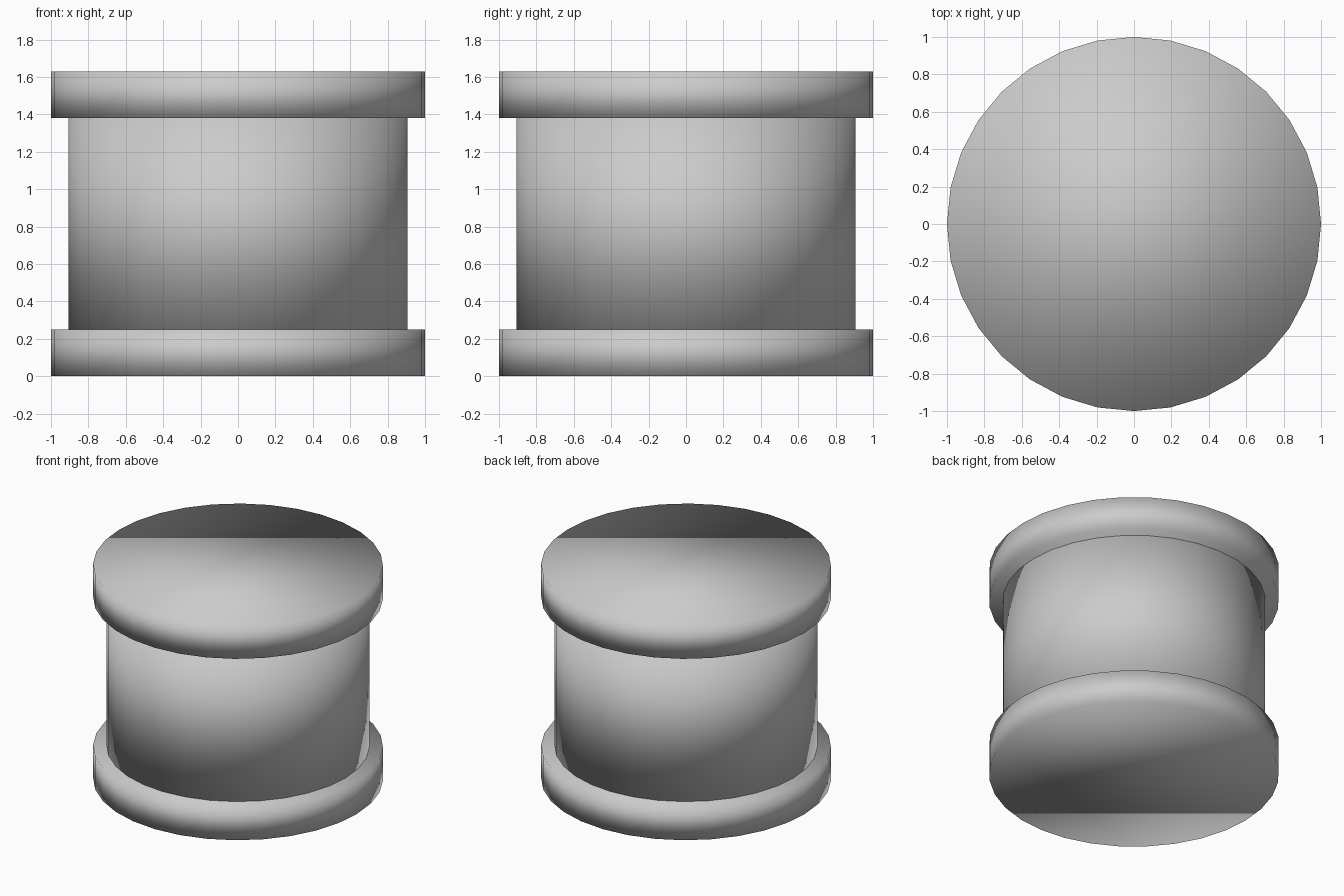
import bpy

if "Cube" in bpy.data.objects:
    bpy.data.objects.remove(bpy.data.objects["Cube"])


def disc(name, radius, z_low, z_high):
    """32-sided capped cylinder, smooth shaded across its rims."""
    bpy.ops.mesh.primitive_cylinder_add(
        vertices=32, radius=radius, depth=z_high - z_low,
        location=(0, 0, (z_low + z_high) / 2))
    obj = bpy.context.object
    obj.name = name
    bpy.ops.object.shade_smooth()
    return obj


HEIGHT = 1.63
FLANGE = 0.25

# Wide flanges at both ends
disc("bottom_flange", 1.0, 0, FLANGE)
disc("top_flange", 1.0, HEIGHT - FLANGE, HEIGHT)

# Narrower core between them
disc("core", 0.906, FLANGE, HEIGHT - FLANGE)
